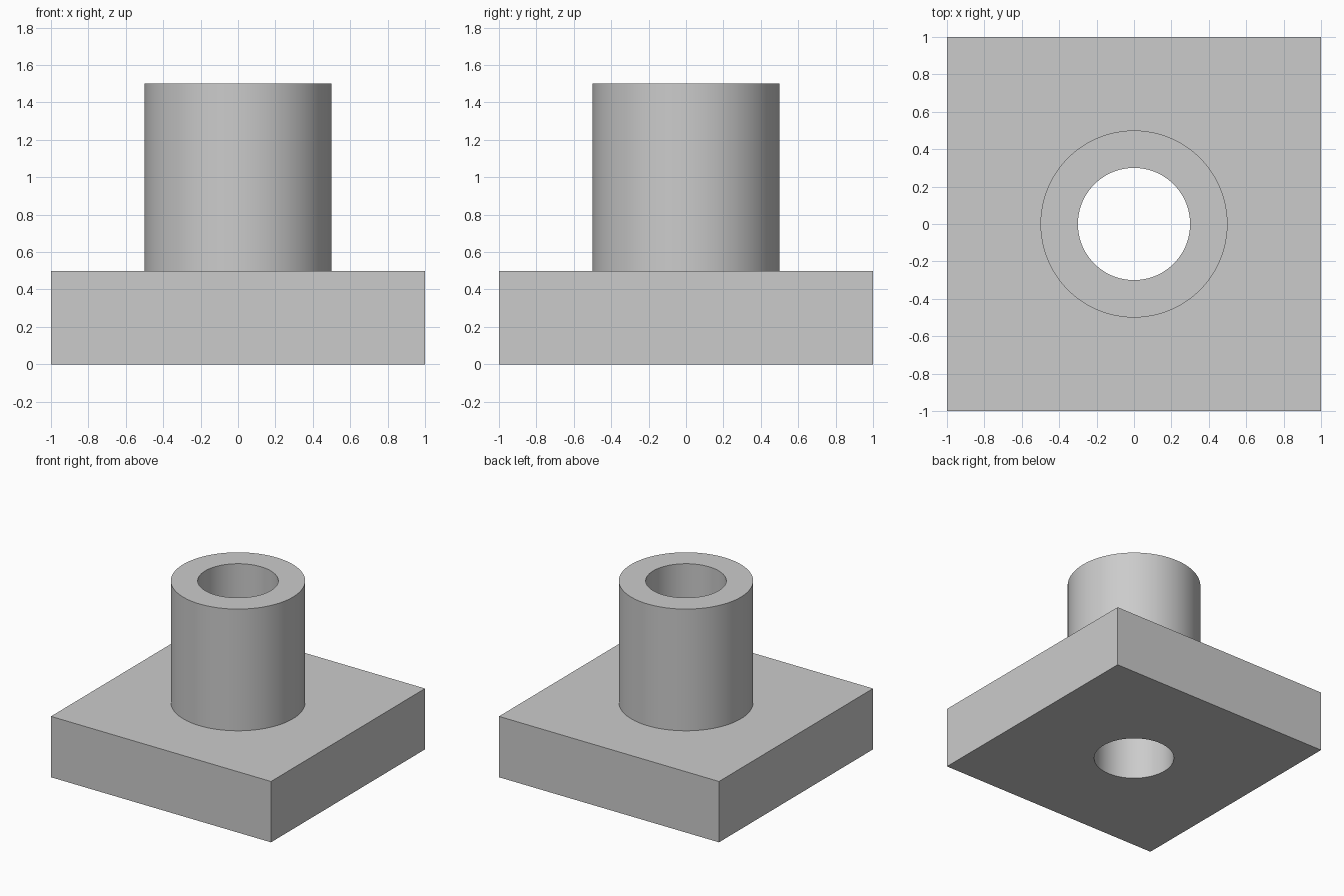
import bpy
import math

if "Cube" in bpy.data.objects:
    bpy.data.objects.remove(bpy.data.objects["Cube"], do_unlink=True)

SEGMENTS = 96


def make_material(name, color):
    mat = bpy.data.materials.new(name)
    mat.use_nodes = True
    mat.diffuse_color = color
    mat.node_tree.nodes["Principled BSDF"].inputs["Base Color"].default_value = color
    return mat


def cylinder(name, radius, bottom, top):
    bpy.ops.mesh.primitive_cylinder_add(
        vertices=SEGMENTS, radius=radius, depth=top - bottom,
        location=(0, 0, (bottom + top) / 2))
    obj = bpy.context.object
    obj.name = name
    return obj


def combine(target, other, operation):
    """Apply a boolean to the target and remove the helper."""
    mod = target.modifiers.new(operation.title(), 'BOOLEAN')
    mod.operation = operation
    mod.solver = 'EXACT'
    mod.object = other
    bpy.context.view_layer.objects.active = target
    bpy.ops.object.modifier_apply(modifier=mod.name)
    bpy.data.objects.remove(other, do_unlink=True)


# Square base plate
bpy.ops.mesh.primitive_cube_add(size=1, location=(0, 0, 0.25))
flange = bpy.context.object
flange.name = "flanged_sleeve"
flange.scale = (2, 2, 0.5)
bpy.ops.object.transform_apply(location=True, scale=True)

# Round sleeve, rooted inside the plate
combine(flange, cylinder("sleeve", 0.5, 0.2, 1.5), 'UNION')

# Bore through everything
bore = cylinder("bore_cutter", 0.3, -0.5, 2.0)
bore.hide_render = True
combine(flange, bore, 'DIFFERENCE')

# Finish
flange.data.materials.clear()
flange.data.materials.append(make_material("plain_grey", (0.6, 0.6, 0.6, 1)))
for poly in flange.data.polygons:
    poly.material_index = 0
bpy.ops.object.select_all(action='DESELECT')
flange.select_set(True)
bpy.context.view_layer.objects.active = flange
bpy.ops.object.shade_smooth_by_angle(angle=math.radians(30))
